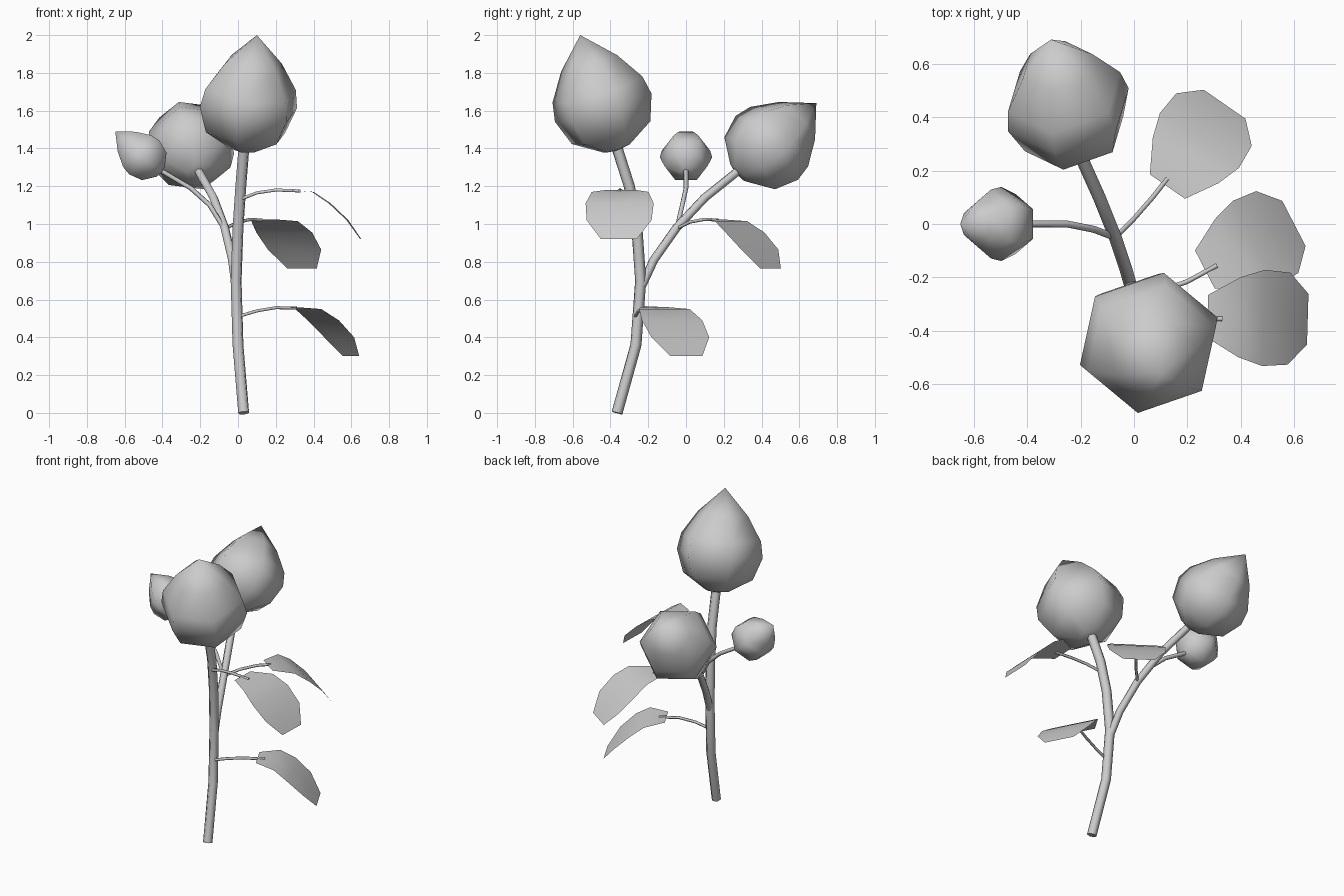
import bpy
import bmesh
from math import cos, sin, pi, radians
from mathutils import Vector

cube = bpy.data.objects.get("Cube")
if cube:
    bpy.data.objects.remove(cube, do_unlink=True)

# One plain material
grey = bpy.data.materials.new("plain_grey")
grey.use_nodes = True
grey.diffuse_color = (0.6, 0.6, 0.6, 1)
grey.node_tree.nodes["Principled BSDF"].inputs["Base Color"].default_value = grey.diffuse_color


def finish(bm, name):
    bmesh.ops.recalc_face_normals(bm, faces=bm.faces)
    mesh = bpy.data.meshes.new(name)
    bm.to_mesh(mesh)
    bm.free()
    mesh.materials.append(grey)
    mesh.shade_smooth()
    obj = bpy.data.objects.new(name, mesh)
    bpy.context.collection.objects.link(obj)
    return obj


def tube(name, points, radius):
    """Six-sided capped tube along a path."""
    curve = bpy.data.curves.new(name, 'CURVE')
    curve.dimensions = '3D'
    curve.bevel_depth = radius
    curve.bevel_resolution = 1
    curve.use_fill_caps = True
    spline = curve.splines.new('POLY')
    spline.points.add(len(points) - 1)
    for point, co in zip(spline.points, points):
        point.co = (*co, 1)
    spline.use_smooth = True
    curve.materials.append(grey)
    obj = bpy.data.objects.new(name, curve)
    bpy.context.collection.objects.link(obj)
    bpy.ops.object.select_all(action='DESELECT')
    obj.select_set(True)
    bpy.context.view_layer.objects.active = obj
    bpy.ops.object.convert(target='MESH')


def bud(name, base, tip, phase):
    """Six-sided teardrop turned around the line from base to tip."""
    base, tip = Vector(base), Vector(tip)
    length = (tip - base).length
    axis = (tip - base) / length
    u = (Vector((1, 0, 0)) - axis * axis.x).normalized()
    v = axis.cross(u)
    # height along the axis and radius, as shares of the length
    profile = [(0.0, 0.12), (0.14, 0.35), (0.36, 0.43), (0.52, 0.4), (0.75, 0.25)]
    bm = bmesh.new()
    rings = []
    for h, r in profile:
        ring = []
        for i in range(6):
            a = radians(phase) + i * pi / 3
            ring.append(bm.verts.new(base + length * (axis * h + r * (u * cos(a) + v * sin(a)))))
        rings.append(ring)
    bottom = bm.verts.new(base - axis * length * 0.02)
    top = bm.verts.new(tip)
    for i in range(6):
        j = (i + 1) % 6
        bm.faces.new((rings[0][j], rings[0][i], bottom))
        bm.faces.new((rings[-1][i], rings[-1][j], top))
        for low, high in zip(rings, rings[1:]):
            bm.faces.new((low[i], low[j], high[j], high[i]))
    finish(bm, name)


def leaf(name, base, direction):
    """Thin drooping blade; stations give reach, drop and half width."""
    base = Vector(base)
    along = Vector((*direction, 0)).normalized()
    side = Vector((-along.y, along.x, 0))
    stations = [(0, 0, 0.08), (0.12, 0.01, 0.15), (0.21, 0.07, 0.18),
                (0.305, 0.16, 0.172), (0.375, 0.26, 0.095)]
    bm = bmesh.new()
    rows = []
    for reach, drop, half in stations:
        centre = base + along * reach - Vector((0, 0, drop))
        rows.append([bm.verts.new(centre + side * half * k) for k in (1, 0, -1)])
    for a, b in zip(rows, rows[1:]):
        for k in range(2):
            bm.faces.new((a[k], a[k + 1], b[k + 1], b[k]))
    finish(bm, name)


# Stem and branches
tube("main_stem", [(0.03, -0.365, 0), (0, -0.265, 0.36), (-0.01, -0.24, 0.7),
                   (0, -0.26, 0.98), (0.015, -0.3, 1.2), (0.035, -0.38, 1.45)], 0.03)
tube("back_branch", [(-0.01, -0.24, 0.66), (-0.03, -0.17, 0.81), (-0.07, -0.05, 0.98),
                     (-0.13, 0.1, 1.14), (-0.22, 0.3, 1.3)], 0.024)
tube("side_branch", [(-0.07, -0.05, 0.97), (-0.15, -0.02, 1.1),
                     (-0.25, 0, 1.19), (-0.42, 0, 1.29)], 0.013)

# Buds
bud("top_bud", (0.03, -0.37, 1.4), (0.1, -0.56, 2.0), 18)
bud("back_bud", (-0.21, 0.28, 1.27), (-0.31, 0.69, 1.64), 18)
bud("side_bud", (-0.41, 0, 1.275), (-0.65, 0, 1.49), 30)

# Leaves and their stalks
tube("lower_leaf_stalk", [(0, -0.27, 0.51), (0.1, -0.25, 0.54),
                          (0.2, -0.215, 0.557), (0.31, -0.155, 0.555)], 0.009)
leaf("lower_leaf", (0.265, -0.17, 0.56), (0.89, 0.46))
tube("upper_leaf_stalk", [(0.01, -0.3, 1.13), (0.1, -0.33, 1.165),
                          (0.2, -0.35, 1.18), (0.33, -0.355, 1.175)], 0.009)
leaf("upper_leaf", (0.275, -0.345, 1.18), (1, -0.03))
tube("back_leaf_stalk", [(-0.06, -0.04, 0.98), (0, 0.02, 1.01),
                         (0.07, 0.1, 1.025), (0.125, 0.17, 1.02)], 0.009)
leaf("back_leaf", (0.125, 0.14, 1.025), (0.57, 0.82))
